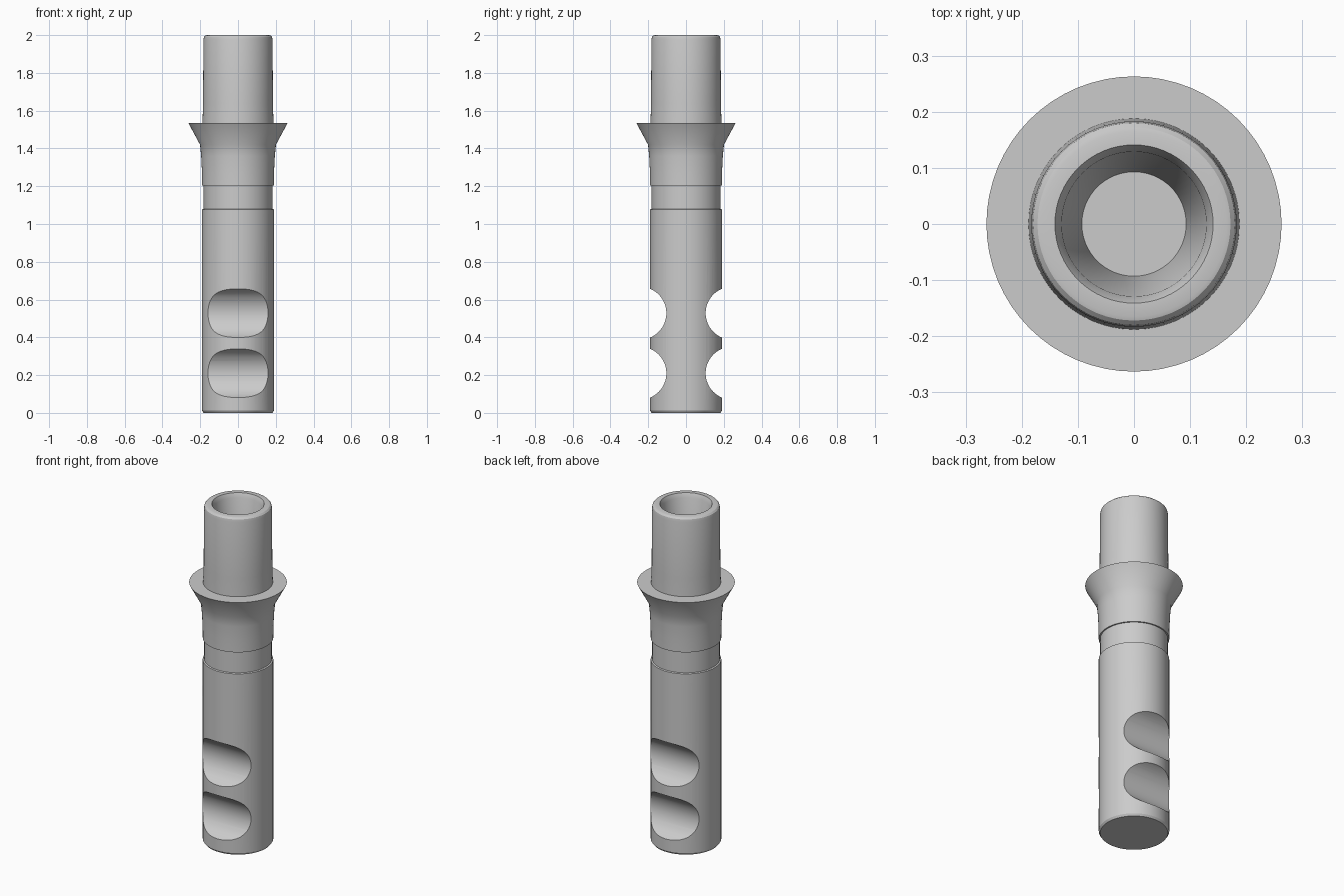
import bpy
import math

if "Cube" in bpy.data.objects:
    bpy.data.objects.remove(bpy.data.objects["Cube"], do_unlink=True)

# One plain metal grey
metal = bpy.data.materials.new("metal_grey")
metal.use_nodes = True
grey = (0.6, 0.6, 0.6, 1)
metal.diffuse_color = grey
metal.node_tree.nodes["Principled BSDF"].inputs["Base Color"].default_value = grey


def lathe(name, profile, sides):
    """Revolve (radius, z) points around z, closing both ends with flat caps."""
    verts, faces = [], []
    for r, z in profile:
        for i in range(sides):
            a = math.tau * i / sides
            verts.append((r * math.cos(a), r * math.sin(a), z))
    for k in range(len(profile) - 1):
        for i in range(sides):
            j = (i + 1) % sides
            low, high = k * sides, (k + 1) * sides
            faces.append((low + i, low + j, high + j, high + i))
    faces.append(tuple(reversed(range(sides))))
    last = (len(profile) - 1) * sides
    faces.append(tuple(range(last, last + sides)))
    mesh = bpy.data.meshes.new(name)
    mesh.from_pydata(verts, [], faces)
    mesh.materials.append(metal)
    obj = bpy.data.objects.new(name, mesh)
    bpy.context.collection.objects.link(obj)
    return obj


# Outer wall from the base upward, over the rim and down into the bore
shaft = [(0.182, 0), (0.19, 0.012), (0.19, 1.077), (0.182, 1.08)]
neck = [(0.182, 1.205), (0.19, 1.205), (0.191, 1.28), (0.195, 1.36), (0.201, 1.42)]
collar = [(0.263, 1.535), (0.188, 1.535)]
stem = [(0.185, 1.64), (0.183, 1.975), (0.18, 1.99), (0.172, 1.998), (0.165, 2.0)]
bore = [(0.141, 2.0), (0.129, 1.975), (0.093, 1.52)]
body = lathe("post_body", shaft + neck + collar + stem + bore, 64)

# Two scooped grooves on the front and on the back
for side in (-1, 1):
    for z in (0.21, 0.528):
        bpy.ops.mesh.primitive_cylinder_add(
            vertices=64, radius=0.14, depth=0.8,
            location=(0, side * 0.244, z), rotation=(0, math.pi / 2, 0))
        cutter = bpy.context.object
        cutter.name = "groove_cutter"
        cutter.data.materials.append(metal)
        cutter.hide_render = True
        cut = body.modifiers.new("groove", "BOOLEAN")
        cut.operation = "DIFFERENCE"
        cut.solver = "EXACT"
        cut.object = cutter
        bpy.ops.object.select_all(action="DESELECT")
        body.select_set(True)
        bpy.context.view_layer.objects.active = body
        bpy.ops.object.modifier_apply(modifier=cut.name)
        bpy.data.objects.remove(cutter, do_unlink=True)

bpy.ops.object.shade_smooth_by_angle(angle=math.radians(25))
